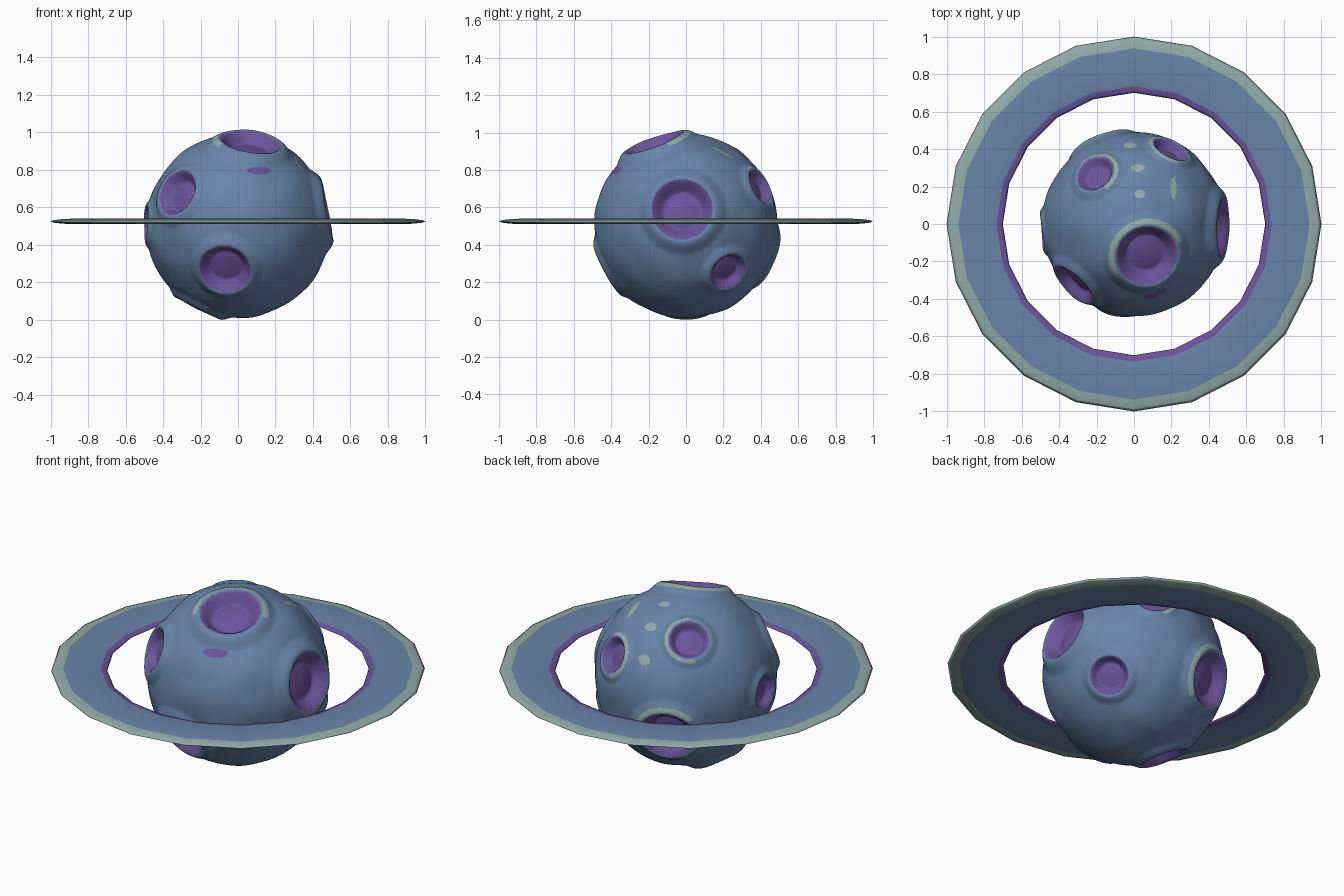
import bpy, bmesh, math
from mathutils import Vector, noise

if "Cube" in bpy.data.objects:
    bpy.data.objects.remove(bpy.data.objects["Cube"])


def material(name, rgb):
    m = bpy.data.materials.new(name)
    m.diffuse_color = (*rgb, 1.0)
    m.use_nodes = True
    m.node_tree.nodes["Principled BSDF"].inputs["Base Color"].default_value = m.diffuse_color
    return m


MATS = [material("dusty blue", (0.138, 0.231, 0.392)),
        material("crater purple", (0.147, 0.089, 0.328)),
        material("pale green", (0.287, 0.413, 0.392))]
BLUE, PURPLE, GREEN = 0, 1, 2
R = 0.49
CENTRE_Z = 0.515

# craters: direction, radius, side of the rim that is pale green (or None)
CRATERS = [(Vector(d).normalized(), r, Vector(g).normalized() if g else None)
           for d, r, g in [
    ((0.07, -0.17, 0.45), 0.160, (-0.5, 1, 0)),
    ((-0.07, -0.43, -0.235), 0.135, None),
    ((-0.33, -0.33, 0.18), 0.125, None),
    ((0.48, -0.02, 0.09), 0.160, None),
    ((0.20, 0.40, 0.21), 0.100, (-1, 0, 0.3)),
    ((0.37, 0.23, -0.25), 0.105, None),
    ((-0.18, 0.43, -0.16), 0.150, (0.7, 0, 0.7)),
    ((-0.21, 0.27, 0.36), 0.105, (0.7, 0.7, 0)),
    ((-0.50, -0.04, 0.01), 0.095, None),
    ((-0.21, 0.0, -0.43), 0.125, None)]]

# loose paint patches: direction, half width along x, half height
GREEN_PATCHES = [(-0.02, 0.42, 0.035, 0.015), (0.02, 0.30, 0.035, 0.02),
                 (0.03, 0.16, 0.03, 0.022), (0.21, 0.19, 0.016, 0.06)]


def smooth(a, b, t):
    t = max(0.0, min(1.0, (t - a) / (b - a)))
    return t * t * (3 - 2 * t)


def crater_t(n, d, r):
    return n.angle(d) / math.asin(r / 0.5)


def surface_radius(n):
    h = R + 0.008 * noise.noise(n * 3.0)
    for d, r, _ in CRATERS:
        if n.dot(d) < 0.6:
            continue
        t = crater_t(n, d, r)
        rim = 0.15 * r
        if t < 1.08:                       # bowl and wall
            h += rim - 0.48 * r * (1 - smooth(0.68, 1.06, t))
        elif t < 1.6:                      # outer slope of the rim
            h += rim * (1 - smooth(1.08, 1.6, t))
    return h


def planet_colour(p):
    n = p.normalized()
    for d, r, g in CRATERS:
        if n.dot(d) < 0.6:
            continue
        t = crater_t(n, d, r)
        if t < 1.0:
            return PURPLE
        if g and 1.08 < t < 1.27:
            off = (n - d * n.dot(d)).normalized()
            if off.dot(g) > -0.1:
                return GREEN
    if p.z > 0.1:
        for x, y, a, b in GREEN_PATCHES:
            if ((p.x - x) / a) ** 2 + ((p.y - y) / b) ** 2 < 1:
                return GREEN
    if p.y < 0 and ((p.x - 0.11) / 0.065) ** 2 + ((p.z - 0.295) / 0.02) ** 2 < 1:
        return PURPLE
    return BLUE


def finish(bm, name, z):
    me = bpy.data.meshes.new(name)
    bmesh.ops.recalc_face_normals(bm, faces=bm.faces[:])
    for f in bm.faces:
        f.smooth = True
    bm.to_mesh(me)
    bm.free()
    for m in MATS:
        me.materials.append(m)
    ob = bpy.data.objects.new(name, me)
    ob.location.z = z
    bpy.context.collection.objects.link(ob)
    return ob


# cratered planet
bm = bmesh.new()
bmesh.ops.create_icosphere(bm, subdivisions=7, radius=1.0)
for v in bm.verts:
    n = v.co.normalized()
    v.co = n * surface_radius(n)
for f in bm.faces:
    f.material_index = planet_colour(f.calc_center_median())
low = min(v.co.z for v in bm.verts)
finish(bm, "planet", -low)

# flat ring: squashed torus with 20 sides, coloured by radius
SIDES = 20
half = [1.0, 0.985, 0.937, 0.88, 0.82, 0.77, 0.735, 0.71, 0.70]


def ring_z(r):
    return 0.015 * math.sqrt(max(0.0, 1 - ((r - 0.85) / 0.15) ** 2))


profile = [(r, ring_z(r)) for r in half] + [(r, -ring_z(r)) for r in half[-2:0:-1]]
bm = bmesh.new()
loops = []
for i in range(SIDES):
    a = 2 * math.pi * i / SIDES
    loops.append([bm.verts.new((r * math.cos(a), r * math.sin(a), z)) for r, z in profile])
N = len(profile)
for i in range(SIDES):
    A, B = loops[i], loops[(i + 1) % SIDES]
    for j in range(N):
        k = (j + 1) % N
        f = bm.faces.new((A[j], B[j], B[k], A[k]))
        mid = (profile[j][0] + profile[k][0]) / 2
        f.material_index = GREEN if mid > 0.937 else PURPLE if mid < 0.735 else BLUE
finish(bm, "planet_ring", 0.525)
